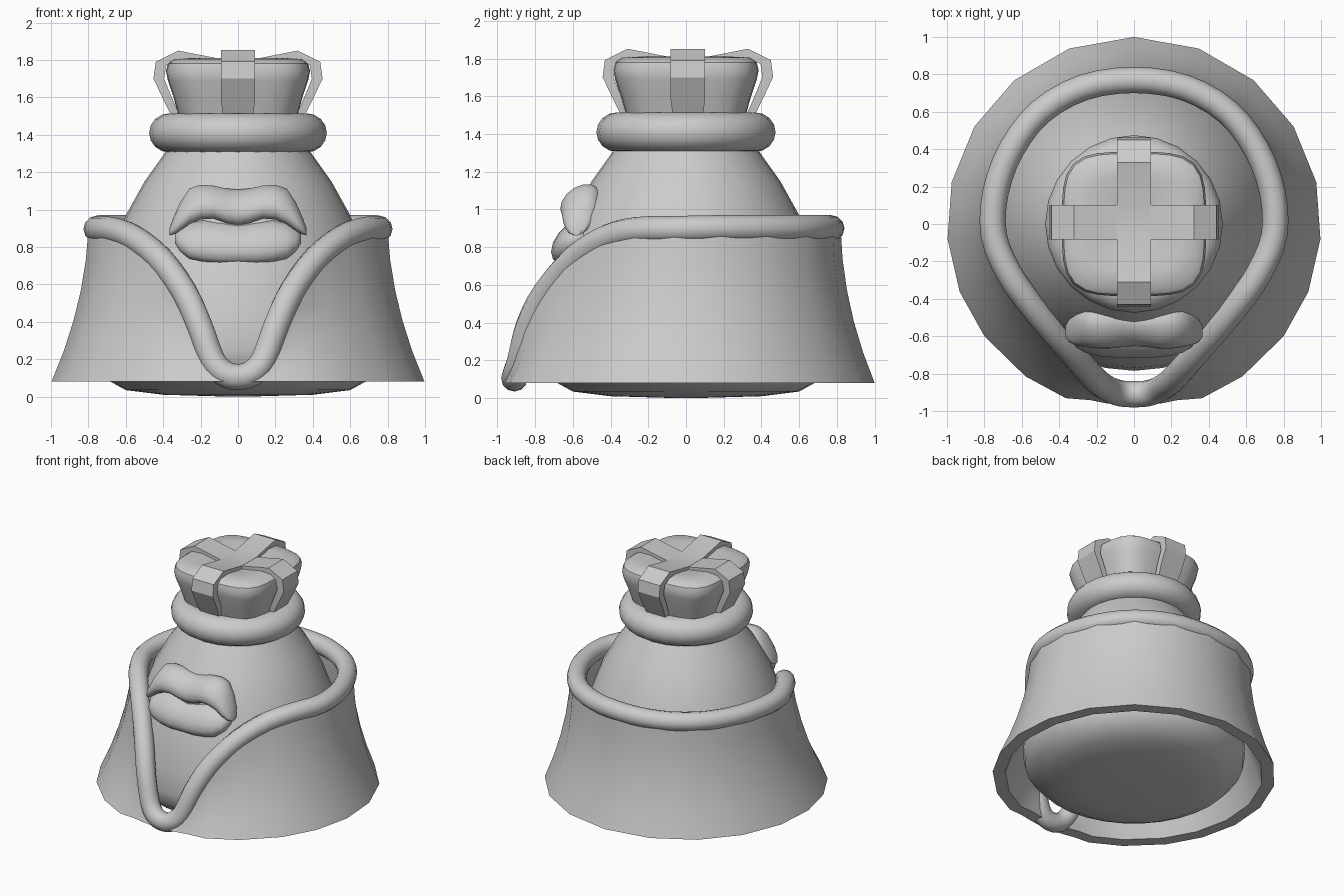
import bpy, bmesh, math
from mathutils import Vector

if "Cube" in bpy.data.objects:
    bpy.data.objects.remove(bpy.data.objects["Cube"])


def finish(name, bm, angle=40):
    bmesh.ops.remove_doubles(bm, verts=bm.verts, dist=0.0005)
    bmesh.ops.recalc_face_normals(bm, faces=bm.faces)
    me = bpy.data.meshes.new(name)
    bm.to_mesh(me)
    bm.free()
    ob = bpy.data.objects.new(name, me)
    bpy.context.collection.objects.link(ob)
    bpy.ops.object.select_all(action='DESELECT')
    ob.select_set(True)
    bpy.context.view_layer.objects.active = ob
    bpy.ops.object.shade_smooth_by_angle(angle=math.radians(angle))
    return ob


def loft(name, rings, wrap=False, cap=False, angle=40):
    """Skin a list of closed rings; wrap joins last ring to first."""
    bm = bmesh.new()
    rows = [[bm.verts.new(p) for p in ring] for ring in rings]
    n = len(rows[0])
    for i in range(len(rows) if wrap else len(rows) - 1):
        a, b = rows[i], rows[(i + 1) % len(rows)]
        for j in range(n):
            k = (j + 1) % n
            bm.faces.new((a[j], a[k], b[k], b[j]))
    if cap:
        bm.faces.new(rows[0])
        bm.faces.new(rows[-1])
    return finish(name, bm, angle)


def round_ring(r, z, n=32, power=2):
    pts = []
    for i in range(n):
        a = 2 * math.pi * i / n
        c, s = math.cos(a), math.sin(a)
        k = r / (abs(c) ** power + abs(s) ** power) ** (1 / power)
        pts.append((k * c, k * s, z))
    return pts


# Body: bell with a rounded underside
body_profile = [(0.05, 0), (0.4, 0.01), (0.6, 0.035), (0.7, 0.09), (0.77, 0.17),
                (0.785, 0.26), (0.77, 0.42), (0.71, 0.67), (0.6, 0.97),
                (0.5, 1.15), (0.4, 1.29), (0.36, 1.35), (0.33, 1.5)]
loft("body", [round_ring(r, z) for r, z in body_profile], cap=True)

# Neck ring
collar = []
for i in range(16):
    a = 2 * math.pi * i / 16
    collar.append(round_ring(0.365 + 0.11 * math.cos(a), 1.41 + 0.105 * math.sin(a), 24))
loft("neck_ring", collar, wrap=True, angle=60)

# Puffy cap inside the crown
cap_profile = [(0.3, 1.45), (0.32, 1.51), (0.345, 1.6), (0.375, 1.69), (0.385, 1.74),
               (0.375, 1.78), (0.34, 1.805), (0.25, 1.81), (0.12, 1.785), (0.02, 1.77)]
loft("crown_cap", [round_ring(r, z, 40, 4) for r, z in cap_profile], cap=True)

# Crossed crown bands
outer = [(0.355, 1.5), (0.40, 1.59), (0.452, 1.7), (0.44, 1.79), (0.32, 1.85), (0.09, 1.805)]
inner = [(0.31, 1.5), (0.35, 1.59), (0.395, 1.7), (0.385, 1.77), (0.31, 1.805), (0.09, 1.765)]
mirror = lambda pts: [(-x, z) for x, z in reversed(pts)]
out_line, in_line = outer + mirror(outer), inner + mirror(inner)
for label, turn in (("side", 0), ("front", math.pi / 2)):
    rings = []
    for (xo, zo), (xi, zi) in zip(out_line, in_line):
        w = 0.08 if zo < 1.55 else 0.092
        rings.append([(xo, -w, zo), (xo, w, zo), (xi, w, zi), (xi, -w, zi)])
    band = loft("crown_band_" + label, rings, cap=True, angle=25)
    band.rotation_euler.z = turn
    band.location = (0, 0.01, 0.002 if turn else 0)

# Cloak rim path, right half from front to back, then mirrored
half = [(0, -0.91, 0.105), (0.075, -0.905, 0.125), (0.14, -0.88, 0.2), (0.205, -0.835, 0.38),
        (0.29, -0.74, 0.565), (0.42, -0.59, 0.74), (0.56, -0.42, 0.85), (0.67, -0.26, 0.89),
        (0.75, -0.06, 0.895), (0.74, 0.17, 0.9), (0.655, 0.4, 0.9), (0.5, 0.6, 0.9),
        (0.27, 0.73, 0.9), (0, 0.77, 0.9)]
rim = [Vector(p) for p in half + [(-x, y, z) for x, y, z in half[-2:0:-1]]]


# Cloak: outer wall down to the hem, then inner wall back up
def cloak_row(t, thick, inset):
    row = []
    for p in rim:
        d = Vector((p.x, p.y, 0))
        top, d = d.length, d.normalized()
        hem = 1.0 if p.y > -0.8 else 0.97
        sag = 0.18 * t * (1 - t) * min(1, p.z)
        r = (top + inset) * (1 - t) + hem * t - sag - thick
        z = p.z * (1 - t) + 0.08 * t
        row.append((d.x * r, d.y * r, z))
    return row


steps = [0, 0.2, 0.4, 0.6, 0.8, 1]
rows = [cloak_row(t, 0, 0.05) for t in steps]
rows += [cloak_row(t, 0.09, 0.05) for t in reversed(steps)]
loft("cloak", rows, wrap=True)

# Rolled cloak trim: tube swept along a smoothed rim
path = []
for i in range(len(rim)):
    p0, p1, p2, p3 = (rim[(i + k) % len(rim)] for k in (-1, 0, 1, 2))
    for t in (0, 1 / 3, 2 / 3):
        path.append(0.5 * (2 * p1 + (p2 - p0) * t + (2 * p0 - 5 * p1 + 4 * p2 - p3) * t * t
                           + (3 * p1 - p0 - 3 * p2 + p3) * t ** 3))
tube = []
for i, p in enumerate(path):
    tan = (path[(i + 1) % len(path)] - path[i - 1]).normalized()
    side = Vector((p.x, p.y, 0)).normalized()
    side = (side - tan * side.dot(tan)).normalized()
    up = tan.cross(side)
    tube.append([p + 0.07 * (side * math.cos(a) + up * math.sin(a))
                 for a in (2 * math.pi * k / 12 for k in range(12))])
loft("cloak_trim", tube, wrap=True, angle=60)


# Lips: oval sections (x, z low, z high, y centre, depth) swept sideways
def lip(name, half_sections, lean):
    secs = [(-s[0],) + s[1:] for s in half_sections[:0:-1]] + half_sections
    rings = []
    for x, lo, hi, y, d in secs:
        ring = []
        for k in range(14):
            a = 2 * math.pi * k / 14
            dz = (hi - lo) / 2 * math.sin(a)
            ring.append((x, y + d * math.cos(a) + lean * dz, (lo + hi) / 2 + dz))
        rings.append(ring)
    loft(name, rings, cap=True, angle=70)


lip("upper_lip", [(0, 0.915, 1.11, -0.56, 0.085), (0.06, 0.925, 1.115, -0.56, 0.09),
                  (0.13, 0.95, 1.13, -0.56, 0.1), (0.2, 0.945, 1.135, -0.56, 0.1),
                  (0.26, 0.92, 1.115, -0.56, 0.09), (0.31, 0.885, 1.04, -0.565, 0.08),
                  (0.345, 0.865, 0.96, -0.57, 0.06), (0.367, 0.862, 0.9, -0.575, 0.03)], 0.4)
lip("lower_lip", [(0, 0.71, 0.93, -0.61, 0.095), (0.1, 0.71, 0.94, -0.61, 0.095),
                  (0.19, 0.72, 0.945, -0.605, 0.09), (0.26, 0.735, 0.93, -0.595, 0.085),
                  (0.31, 0.775, 0.9, -0.585, 0.07), (0.338, 0.82, 0.87, -0.58, 0.03)], 0.4)
